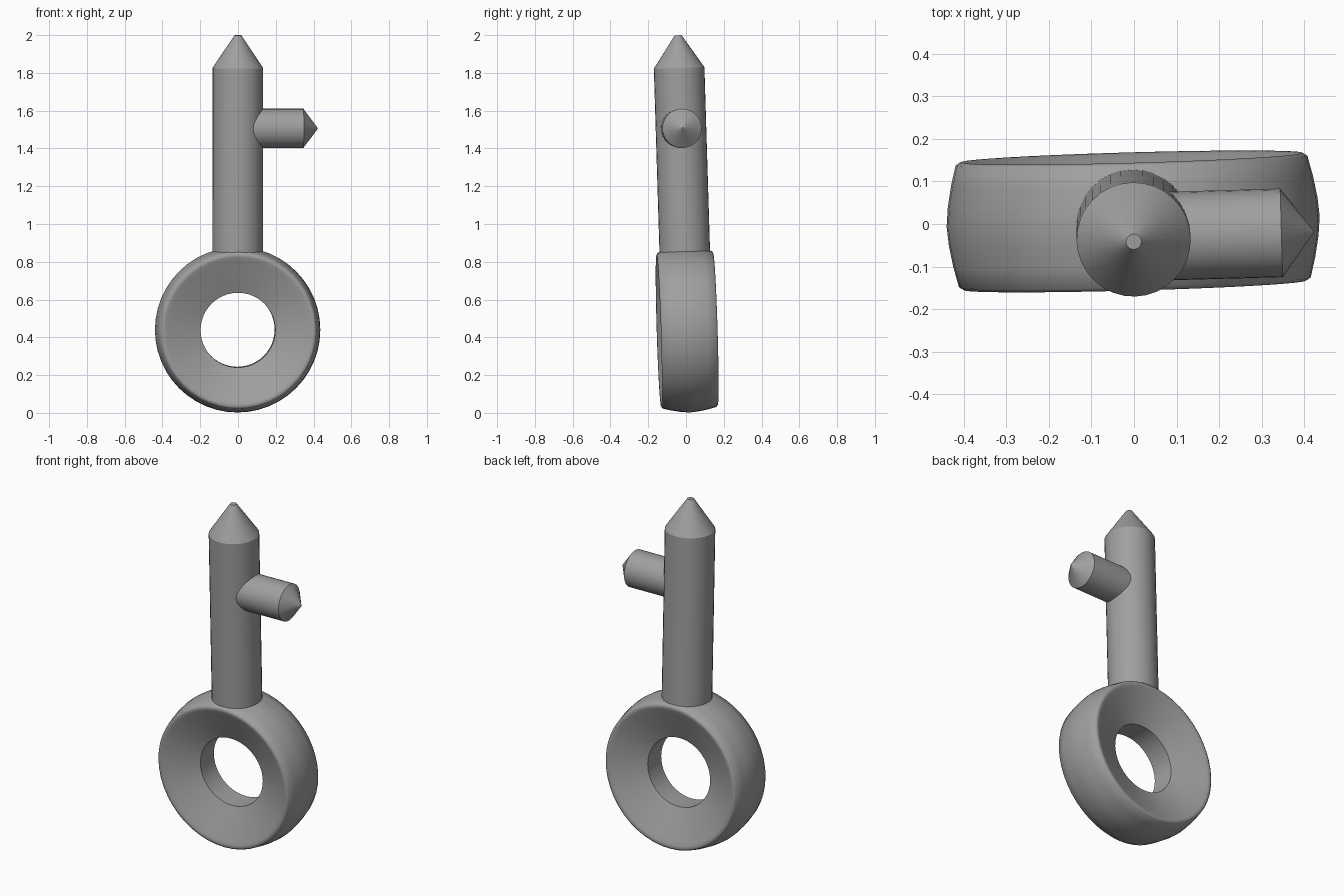
import bpy, bmesh
from math import radians, cos, sin, tau
from mathutils import Matrix

if "Cube" in bpy.data.objects:
    bpy.data.objects.remove(bpy.data.objects["Cube"])

C = 0.440  # height of the ring centre, pivot of the slight lean
LEAN = (Matrix.Translation((-0.002, 0.006, C)) @ Matrix.Rotation(radians(1.6), 4, 'Z')
        @ Matrix.Rotation(radians(1.75), 4, 'X') @ Matrix.Translation((0, 0, -C)))

GREY = bpy.data.materials.new("dark_grey")
GREY.diffuse_color = (0.35, 0.35, 0.35, 1)
GREY.use_nodes = True
GREY.node_tree.nodes["Principled BSDF"].inputs["Base Color"].default_value = GREY.diffuse_color


def lathe(name, profile, segments, place, closed=False, smooth=32):
    """Revolve (radius, height) points around z, then place the part."""
    bm = bmesh.new()
    rings = []
    for r, h in profile:
        if r == 0:
            rings.append([bm.verts.new((0, 0, h))] * segments)
        else:
            rings.append([bm.verts.new((r * cos(tau * i / segments), r * sin(tau * i / segments), h))
                          for i in range(segments)])
    pairs = list(zip(rings, rings[1:]))
    if closed:
        pairs.append((rings[-1], rings[0]))
    for a, b in pairs:
        for i in range(segments):
            j = (i + 1) % segments
            bm.faces.new(list(dict.fromkeys((a[i], a[j], b[j], b[i]))))
    bmesh.ops.recalc_face_normals(bm, faces=bm.faces)
    bm.transform(LEAN @ place)
    mesh = bpy.data.meshes.new(name)
    bm.to_mesh(mesh)
    bm.free()
    mesh.materials.append(GREY)
    obj = bpy.data.objects.new(name, mesh)
    bpy.context.collection.objects.link(obj)
    bpy.context.view_layer.objects.active = obj
    obj.select_set(True)
    bpy.ops.object.shade_smooth_by_angle(angle=radians(smooth))
    obj.select_set(False)


# Handle ring: bulging outside, rounded rims, dished faces, straight hole
half = [(0.198, 0.065), (0.37, 0.139), (0.388, 0.146), (0.402, 0.150), (0.413, 0.143),
        (0.425, 0.095), (0.434, 0.045)]
profile = half + [(0.438, 0)] + [(r, -h) for r, h in reversed(half)]
lathe("handle_ring", profile, 48,
      Matrix.Translation((0, 0, C)) @ Matrix.Rotation(radians(90), 4, 'X'), closed=True, smooth=55)

# Shaft with conical tip
lathe("shaft", [(0, 0.84), (0.134, 0.84), (0.134, 1.827), (0.018, 2.0), (0, 2.0)], 32,
      Matrix.Identity(4))

# Side tooth with pointed end
lathe("tooth", [(0, 0.03), (0.104, 0.03), (0.104, 0.347), (0.004, 0.422), (0, 0.422)], 32,
      Matrix.Translation((0, -0.004, 1.507)) @ Matrix.Rotation(radians(90), 4, 'Y'))
